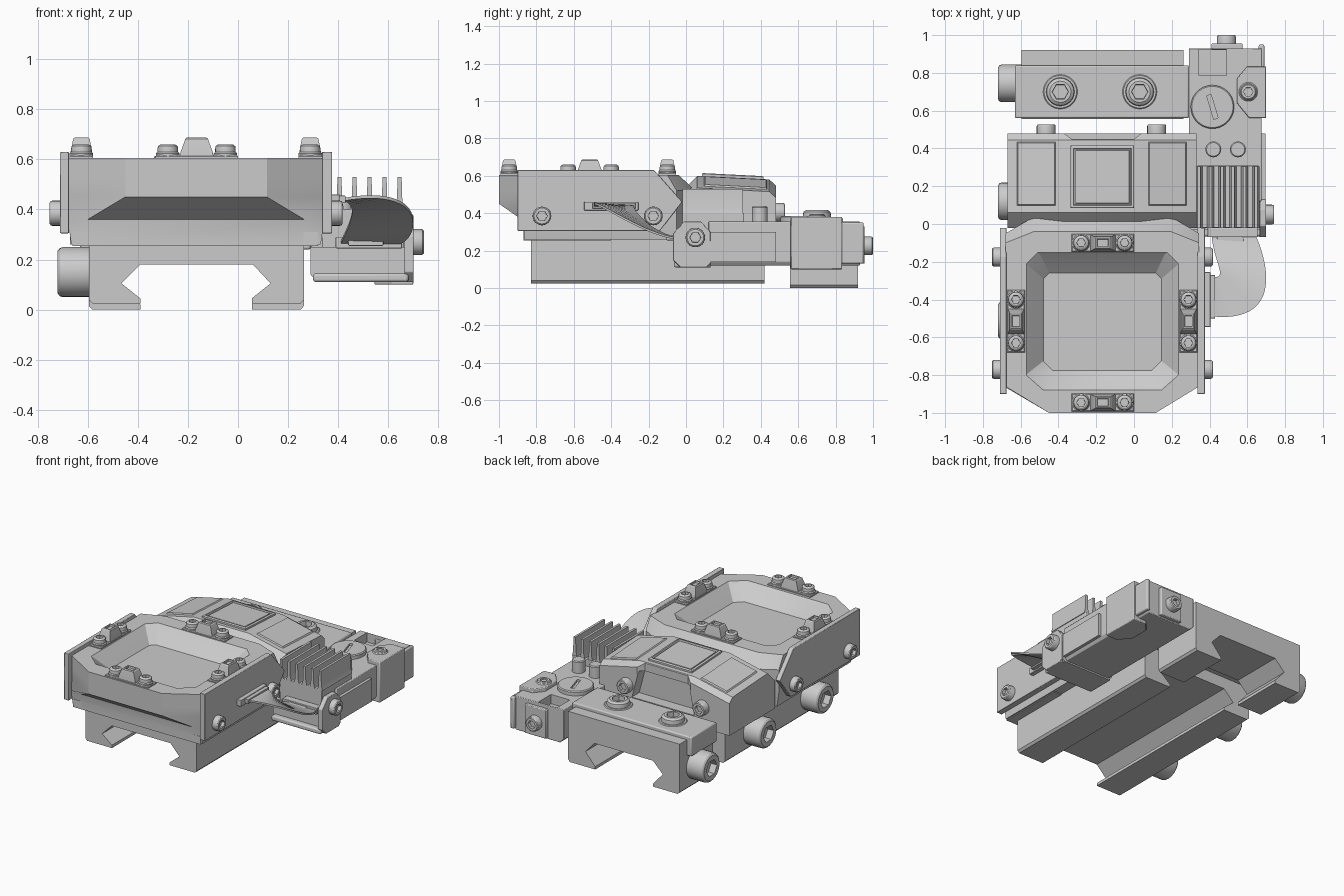
import bpy, bmesh, math
from mathutils import Vector

if "Cube" in bpy.data.objects:
    bpy.data.objects.remove(bpy.data.objects["Cube"])


def loft(name, rings, caps=True, bevel=0.0):
    bm = bmesh.new()
    vs = [[bm.verts.new(p) for p in r] for r in rings]
    n = len(rings[0])
    for a, b in zip(vs, vs[1:]):
        for i in range(n):
            bm.faces.new((a[i], a[(i + 1) % n], b[(i + 1) % n], b[i]))
    if caps:
        bm.faces.new(vs[0])
        bm.faces.new(vs[-1])
    bmesh.ops.recalc_face_normals(bm, faces=bm.faces)
    me = bpy.data.meshes.new(name)
    bm.to_mesh(me)
    bm.free()
    ob = bpy.data.objects.new(name, me)
    bpy.context.collection.objects.link(ob)
    if bevel:
        m = ob.modifiers.new("bevel", 'BEVEL')
        m.width = bevel
        m.segments = 2
        m.limit_method = 'ANGLE'
    return ob


def place(axis, p, h):
    return {'x': (h, p[0], p[1]), 'y': (p[0], h, p[1]), 'z': (p[0], p[1], h)}[axis]


def prism(name, pts, axis, a, b, bevel=0.0):
    return loft(name, [[place(axis, p, h) for p in pts] for h in (a, b)], bevel=bevel)


def box(name, x0, x1, y0, y1, z0, z1, bevel=0.0):
    return prism(name, [(x0, y0), (x1, y0), (x1, y1), (x0, y1)], 'z', z0, z1, bevel)


def cyl(name, c, axis, r, a, b, n=32, cham=0.006):
    s = 1 if b > a else -1
    rings = [[place(axis, (c[0] + q * math.cos(t * math.tau / n), c[1] + q * math.sin(t * math.tau / n)), h)
              for t in range(n)] for q, h in ((r, a), (r, b - s * cham), (r - cham, b))]
    return loft(name, rings)


def bolt(name, c, axis, r, a, b, dome=0.15):
    # socket head screw: round rings outside, hexagonal rings inside
    s, n = (1 if b > a else -1), 24
    rings = []
    for q, h, hexa in ((r, a, 0), (r, b - s * r * dome * 1.4, 0), (r * .96, b - s * r * dome * .6, 0),
                       (r * (1 - dome), b, 0), (r * .58, b, 1), (r * .56, b - s * r * .45, 1)):
        ring = []
        for i in range(n):
            t = i * math.tau / n
            k = math.cos(math.pi / 6) / math.cos(t % (math.pi / 3) - math.pi / 6) if hexa else 1
            ring.append(place(axis, (c[0] + q * k * math.cos(t), c[1] + q * k * math.sin(t)), h))
        rings.append(ring)
    return loft(name, rings)


def cut(ob, cutter):
    m = ob.modifiers.new("cut", 'BOOLEAN')
    m.operation = 'DIFFERENCE'
    m.object = cutter
    cutter.hide_render = True
    cutter.hide_set(True)


# Housing with dished top, lofted from octagonal rings
def octo(x0, x1, y0, y1, fx, fy, bx, by, z):
    return [(x0 + fx, y0, z), (x1 - fx, y0, z), (x1, y0 + fy, z), (x1, y1 - by, z),
            (x1 - bx, y1, z), (x0 + bx, y1, z), (x0, y1 - by, z), (x0, y0 + fy, z)]


loft("housing", [
    octo(-.665, .33, -.87, .05, .07, .005, .17, .10, .26),
    octo(-.68, .345, -.87, .05, .08, .005, .17, .10, .36),
    octo(-.68, .345, -1.0, .05, .23, .14, .17, .10, .45),
    octo(-.68, .345, -1.0, .05, .23, .14, .17, .10, .52),
    octo(-.68, .345, -1.0, -.04, .23, .14, .15, .06, .605),
    octo(-.57, .235, -.88, -.15, .09, .08, .06, .06, .605),
    octo(-.555, .22, -.865, -.165, .09, .08, .06, .06, .59),
    octo(-.48, .145, -.775, -.26, .05, .05, .03, .03, .51)])

# Side plates with their screws
plate = [(-.9, .305), (-.14, .305), (-.02, .46), (-.17, .63), (-.9, .63)]
for side, a, b in (("left", -.675, -.71), ("right", .335, .375)):
    prism(side + "_plate", plate, 'x', a, b, .003)
    s = 1 if b > 0 else -1
    for y in (-.77, -.175):
        bolt(side + "_plate_screw", (y, .385), 'x', .05, b - s * .01, b + s * .042)


# Pads with a trapezoid lug and two screws around the dish
def lug(cx, cy, along_x):
    def f(u, v, z):
        return (cx + u, cy + v, z) if along_x else (cx + v, cy + u, z)

    def ring(u, v, z):
        return [f(-u, -v, z), f(u, -v, z), f(u, v, z), f(-u, v, z)]
    loft("lug_pad", [ring(.165, .047, .595), ring(.165, .047, .612), ring(.16, .042, .617)])
    loft("lug", [ring(.067, .045, .612), ring(.064, .043, .63), ring(.045, .033, .682), ring(.039, .027, .687),
                 ring(.03, .02, .687), ring(.028, .018, .675)])
    for u in (-.115, .115):
        p = f(u, 0, 0)
        cyl("lug_washer", p[:2], 'z', .047, .612, .63)
        bolt("lug_screw", p[:2], 'z', .041, .62, .66, .3)


for args in ((-.165, -.1, True), (-.165, -.945, True), (-.625, -.515, False), (.288, -.515, False)):
    lug(*args)


# Rail clamps sharing one grooved cross-section
def rail(z0, top):
    return [(-.595, z0 + .015), (-.58, z0), (-.39, z0), (-.39, z0 + .02), (-.465, .105), (-.39, .18),
            (.06, .18), (.13, .105), (.055, z0 + .02), (.055, z0), (.25, z0), (.263, z0 + .015),
            (.263, top), (-.595, top)]


prism("front_clamp", rail(.025, .27), 'y', -.83, .42)
box("clamp_shoulder", -.66, .32, -.87, -.4, .255, .31)
prism("rear_clamp", rail(0, .35), 'y', .555, .92)
cap = box("rear_clamp_cap", -.63, .29, .56, .84, .24, .375, .008)
for x in (-.39, .03):
    cyl("rear_cap_washer", (x, .70), 'z', .092, .37, .38)
    bolt("rear_cap_bolt", (x, .70), 'z', .075, .37, .418, .25)
for y in (.745, .12, -.51):
    bolt("clamp_bolt", (y, .15), 'x', .1, -.59, -.72)

# Middle block: sloped roof falling to both ends and the back
def roof(x, y):
    drop = max(0, x - .04, -.38 - x) / .29
    return .60 - .065 * min(1, drop) - .05 * max(0, y - .05)


xs = [.33, .04, -.38, -.67]
mid = loft("middle_block", [[(-.67, y, .26), (.33, y, .26)] + [(x, y, roof(x, y) - d) for x in xs]
                            for y, d in ((-.02, .08), (.06, 0), (.445, 0), (.48, .03))])
cut(mid, prism("rear_notch_cutter", [(-.40, .33), (.08, .33), (.03, .52), (-.36, .52)], 'y', .40, .6))
cut(mid, prism("rear_edge_cutter", [(-.37, .48), (-.33, .45), (0, .45), (.04, .48), (.04, .6), (-.37, .6)],
               'z', .50, .7))


def panel(name, x0, x1, y0, y1, steps):
    loft(name, [[(x, y, roof(x, y) + h) for x, y in ((x0 + d, y0 + d), (x1 - d, y0 + d),
                                                   (x1 - d, y1 - d), (x0 + d, y1 - d))] for d, h in steps])


panel("screen", -.335, 0, .085, .415,
      [(0, -.01), (0, .012), (.006, .016), (.014, .016), (.018, .004), (.024, .004), (.026, .012)])
for x0, x1 in ((-.625, -.41), (.07, .285)):
    panel("roof_panel", x0, x1, .09, .44, [(0, -.01), (.012, .008)])
for x in (-.465, .12):
    bolt("rear_screw", (x, .405), 'y', .05, .47, .528)

# Side module body, strap and blocks
body = prism("module_body", [(.29, .15), (.32, .12), (.66, .12), (.675, .14), (.675, .355), (.29, .355)],
             'y', .12, .93, .004)
prism("module_front", [(.29, .14), (.315, .11), (.68, .11), (.70, .13), (.70, .25), (.29, .25)], 'y', -.03, .13)
cut(body, box("rear_pocket_cutter", .345, .49, .785, .925, .29, .5))
strap = [(-.07, .29), (-.01, .355), (.08, .355), (.13, .30), (.13, .13), (.11, .11), (-.03, .11), (-.07, .15)]
prism("strap_plate", strap, 'x', .665, .70, .003)
box("strap_floor", .30, .68, -.065, .13, .11, .145, .01)
bolt("strap_screw", (.05, .27), 'x', .052, .69, .742)
box("side_strip", .66, .695, .13, .48, .14, .30)
prism("screw_block", [(.545, .64), (.545, .77), (.60, .835), (.70, .835), (.70, .56), (.61, .56)],
      'z', .10, .38, .005)
cyl("screw_block_washer", (.605, .70), 'z', .05, .37, .386)
bolt("screw_block_screw", (.605, .70), 'z', .043, .375, .395)
box("rear_rib", .66, .69, .82, .95, .13, .35, .008)
box("rear_plate", .41, .575, .92, .955, .13, .33, .005)
bolt("rear_module_screw", (.49, .225), 'y', .05, .945, 1.0)

# Slotted dial and two pegs
dial = cyl("dial", (.415, .62), 'z', .115, .35, .385, 48)
d = Vector((-.3, 1)).normalized()
slot = [(.415 + d.x * u - d.y * v, .62 + d.y * u + d.x * v)
        for u, v in ((-.065, -.012), (.065, -.012), (.065, .012), (-.065, .012))]
cut(dial, prism("dial_slot_cutter", slot, 'z', .37, .45))
for x in (.42, .55):
    cyl("peg", (x, .395), 'z', .042, .35, .437)

# Heat sink
box("heat_sink_base", .335, .66, -.02, .31, .24, .40, .004)
for i in range(6):
    x = .345 + .06 * i
    loft("heat_sink_fin", [[(x - w, -.02, z), (x + w, -.02, z), (x + w, .305, z), (x - w, .305, z)]
                           for w, z in ((.02, .395), (.011, .43), (.008, .53))])

# Ribbon cable with connectors
inner = [(.42, -.28, .44), (.50, -.29, .42), (.42, -.20, .30), (.41, -.05, .265)]
outer = [(.42, -.49, .44), (.76, -.52, .50), (.73, -.25, .29), (.64, -.05, .265)]


def bez(p, t):
    return sum((Vector(q) * c for q, c in zip(p, ((1 - t) ** 3, 3 * t * (1 - t) ** 2,
                                                  3 * t * t * (1 - t), t ** 3))), Vector())


up = Vector((0, 0, .006))
sections = []
for i in range(25):
    a, b = bez(inner, i / 24), bez(outer, i / 24)
    sections.append([a - up, b - up, b + up, a + up])
loft("ribbon_cable", sections)
box("cable_socket", .37, .405, -.545, -.255, .415, .46, .003)
box("cable_plug", .39, .43, -.50, -.27, .425, .455, .003)
box("module_socket", .39, .655, -.07, -.02, .245, .29, .003)
box("module_plug", .44, .58, -.105, -.06, .255, .28, .003)

# Smooth the round parts, keep hard edges
for ob in bpy.context.scene.objects:
    ob.select_set(not ob.hide_render)
bpy.context.view_layer.objects.active = mid
bpy.ops.object.shade_smooth_by_angle(angle=math.radians(28))
